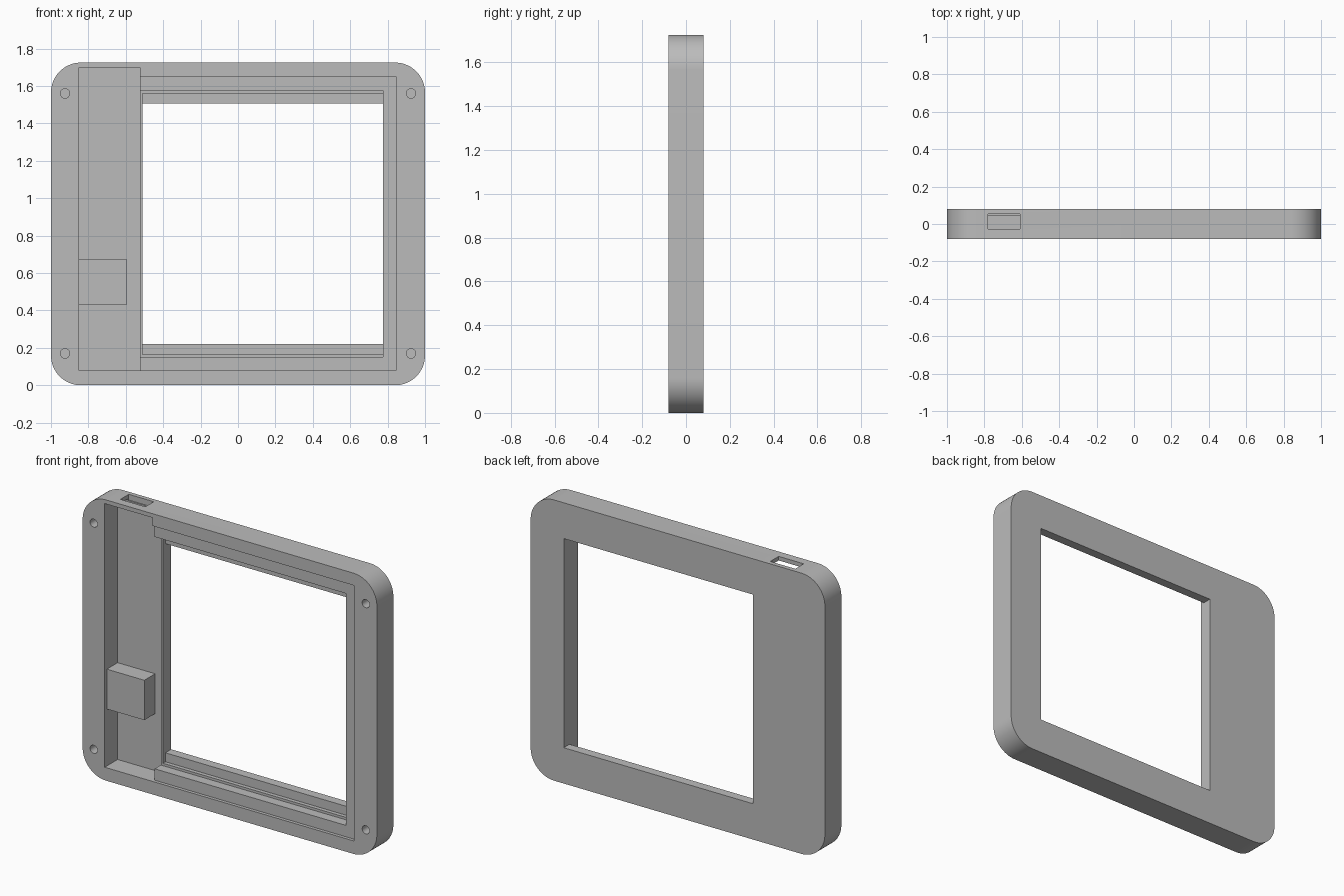
import bpy, bmesh, math
from mathutils import Matrix, Vector

cube = bpy.data.objects.get("Cube")
if cube:
    bpy.data.objects.remove(cube, do_unlink=True)

HEIGHT = 1.725
HALF_DEPTH = 0.08
CORNER = 0.16
OPEN = -0.2  # cutters start well in front of the face

grey = bpy.data.materials.new("plain_grey")
grey.use_nodes = True
colour = (0.5, 0.5, 0.5, 1)
grey.diffuse_color = colour
grey.node_tree.nodes["Principled BSDF"].inputs["Base Color"].default_value = colour


def finish(name, bm):
    bmesh.ops.recalc_face_normals(bm, faces=bm.faces)
    mesh = bpy.data.meshes.new(name)
    bm.to_mesh(mesh)
    bm.free()
    mesh.materials.append(grey)
    obj = bpy.data.objects.new(name, mesh)
    bpy.context.collection.objects.link(obj)
    return obj


def box(name, x, y, z, corner=0):
    """Box between (min, max) pairs, with optional rounding of its corners along y."""
    bm = bmesh.new()
    bmesh.ops.create_cube(bm, size=1)
    for v in bm.verts:
        v.co = Vector([lo if c < 0 else hi for c, (lo, hi) in zip(v.co, (x, y, z))])
    if corner:
        edges = [e for e in bm.edges
                 if abs(e.verts[0].co.y - e.verts[1].co.y) > 0.01]
        bmesh.ops.bevel(bm, geom=edges, offset=corner, segments=16,
                        profile=0.5, affect='EDGES')
    return finish(name, bm)


def screw_hole(x, z):
    bm = bmesh.new()
    place = Matrix.Translation((x, -0.1, z)) @ Matrix.Rotation(math.pi / 2, 4, 'X')
    bmesh.ops.create_cone(bm, cap_ends=True, segments=32, radius1=0.025,
                          radius2=0.025, depth=0.24, matrix=place)
    return finish("screw_hole_cutter", bm)


def cut(target, cutter):
    cutter.hide_render = True
    mod = target.modifiers.new("cut", 'BOOLEAN')
    mod.operation = 'DIFFERENCE'
    mod.solver = 'EXACT'
    mod.object = cutter
    bpy.context.view_layer.objects.active = target
    bpy.ops.object.modifier_apply(modifier=mod.name)
    bpy.data.objects.remove(cutter, do_unlink=True)


# Rounded housing
housing = box("housing", (-1, 1), (-HALF_DEPTH, HALF_DEPTH), (0, HEIGHT), CORNER)

# Stepped recesses for the cover, panel and glass, then the open window
cut(housing, box("cover_recess", (-0.6, 0.845), (OPEN, -0.06), (0.08, 1.65)))
cut(housing, box("panel_recess", (-0.6, 0.775), (OPEN, 0.0), (0.15, 1.575)))
cut(housing, box("glass_recess", (-0.51, 0.775), (OPEN, 0.024), (0.165, 1.56)))
cut(housing, box("window", (-0.51, 0.775), (OPEN, 0.2), (0.22, 1.505)))

# Deep electronics bay and the socket slot in its top wall
cut(housing, box("bay", (-0.85, -0.525), (OPEN, 0.045), (0.08, 1.70)))
cut(housing, box("socket_slot", (-0.78, -0.61), (-0.028, 0.053), (1.69, 1.8)))

# Blind screw holes at the corners
for hole_x in (-0.925, 0.925):
    for hole_z in (0.17, 1.56):
        cut(housing, screw_hole(hole_x, hole_z))

# Support block in the bay
block = box("support_block", (-0.85, -0.595), (-0.06, 0.046), (0.43, 0.675))

for obj in (housing, block):
    bpy.ops.object.select_all(action='DESELECT')
    obj.select_set(True)
    bpy.context.view_layer.objects.active = obj
    bpy.ops.object.shade_smooth_by_angle(angle=math.radians(30))
